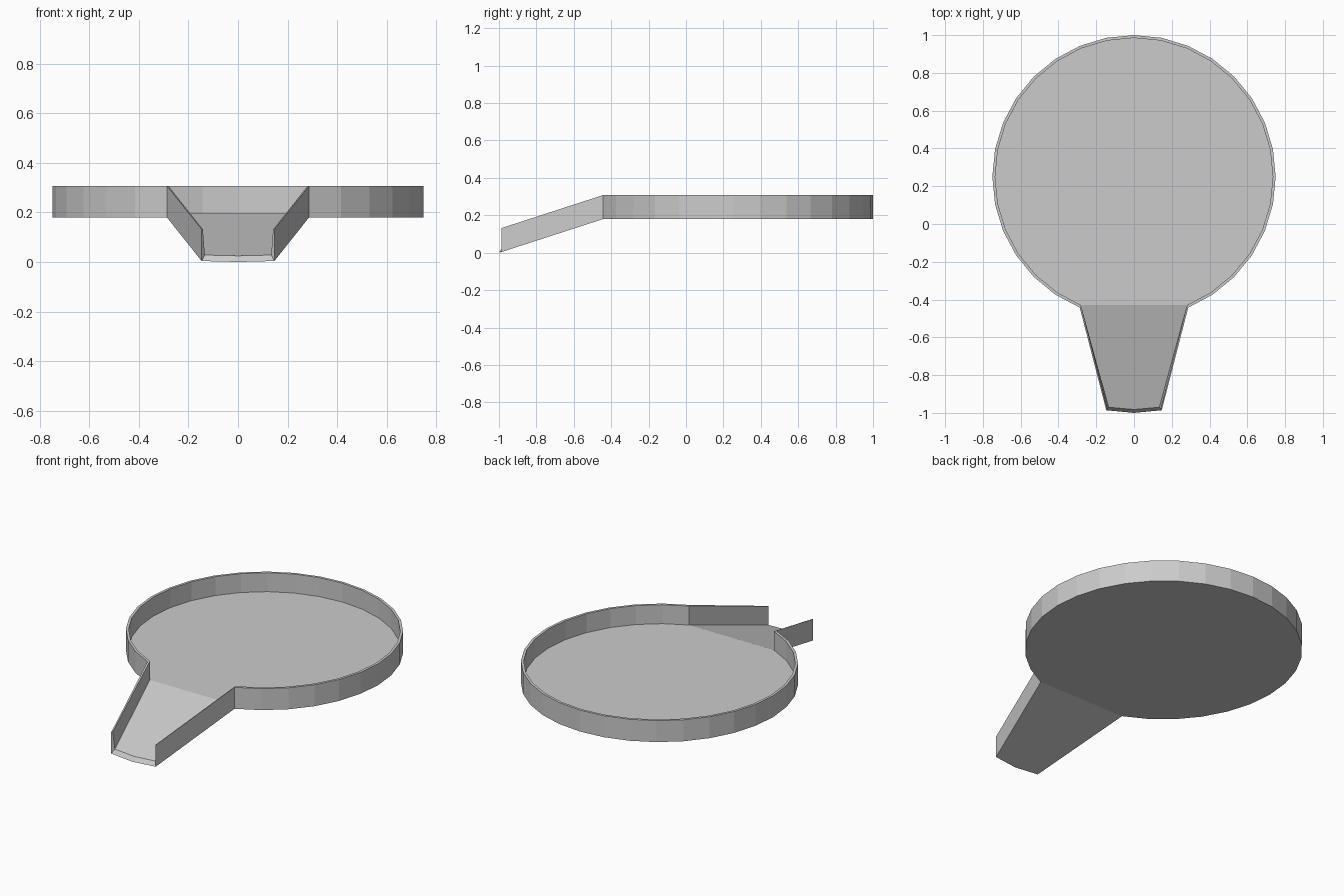
import bpy, bmesh
from math import sin, cos, radians

if "Cube" in bpy.data.objects:
    bpy.data.objects.remove(bpy.data.objects["Cube"])

R, CY, WALL = 0.75, 0.25, 0.015     # tray radius, centre, wall thickness
Z0, Z1, FLOOR = 0.18, 0.308, 0.195  # underside, rim, inner floor

bm = bmesh.new()


def arc(radius, z):
    # Tray outline, leaving a gap of four segments at the front for the spout
    pts = []
    for i in range(29):
        a = radians(-67.5 + 11.25 * i)
        pts.append(bm.verts.new((radius * cos(a), CY + radius * sin(a), z)))
    return pts


def tip(x, y, z):
    # Left and right points of the spout mouth
    return [bm.verts.new((-x, y, z)), bm.verts.new((x, y, z))]


# Four matching outlines: each is the tray arc followed by the spout mouth
out_bot = arc(R, Z0) + tip(0.147, -0.986, 0.004)
out_top = arc(R, Z1) + tip(0.147, -0.986, 0.132)
in_bot = arc(R - WALL, FLOOR) + tip(0.134, -0.970, 0.028)
in_top = arc(R - WALL, Z1) + tip(0.142, -0.980, 0.132)
out_mid = bm.verts.new((0, -1.0, 0.0))
in_mid = bm.verts.new((0, -0.982, 0.025))

# Walls and rim, all round except across the open mouth
n = len(out_bot)
for i in range(n):
    j = (i + 1) % n
    if i == 29:
        continue
    for a, b in ((out_bot, out_top), (out_top, in_top), (in_top, in_bot)):
        bm.faces.new((a[i], a[j], b[j], b[i]))

# Floors: flat disc plus sloping spout, inside and underneath
for ring, mid in ((out_bot, out_mid), (in_bot, in_mid)):
    bm.faces.new(ring[:29])
    bm.faces.new((ring[28], ring[29], mid, ring[30], ring[0]))

# Edges of the mouth: wall ends and floor lip
for k in (29, 30):
    bm.faces.new((out_bot[k], out_top[k], in_top[k], in_bot[k]))
    bm.faces.new((out_bot[k], out_mid, in_mid, in_bot[k]))

bmesh.ops.recalc_face_normals(bm, faces=bm.faces[:])
mesh = bpy.data.meshes.new("tray_with_spout")
bm.to_mesh(mesh)
bm.free()
bpy.context.collection.objects.link(bpy.data.objects.new("tray_with_spout", mesh))
